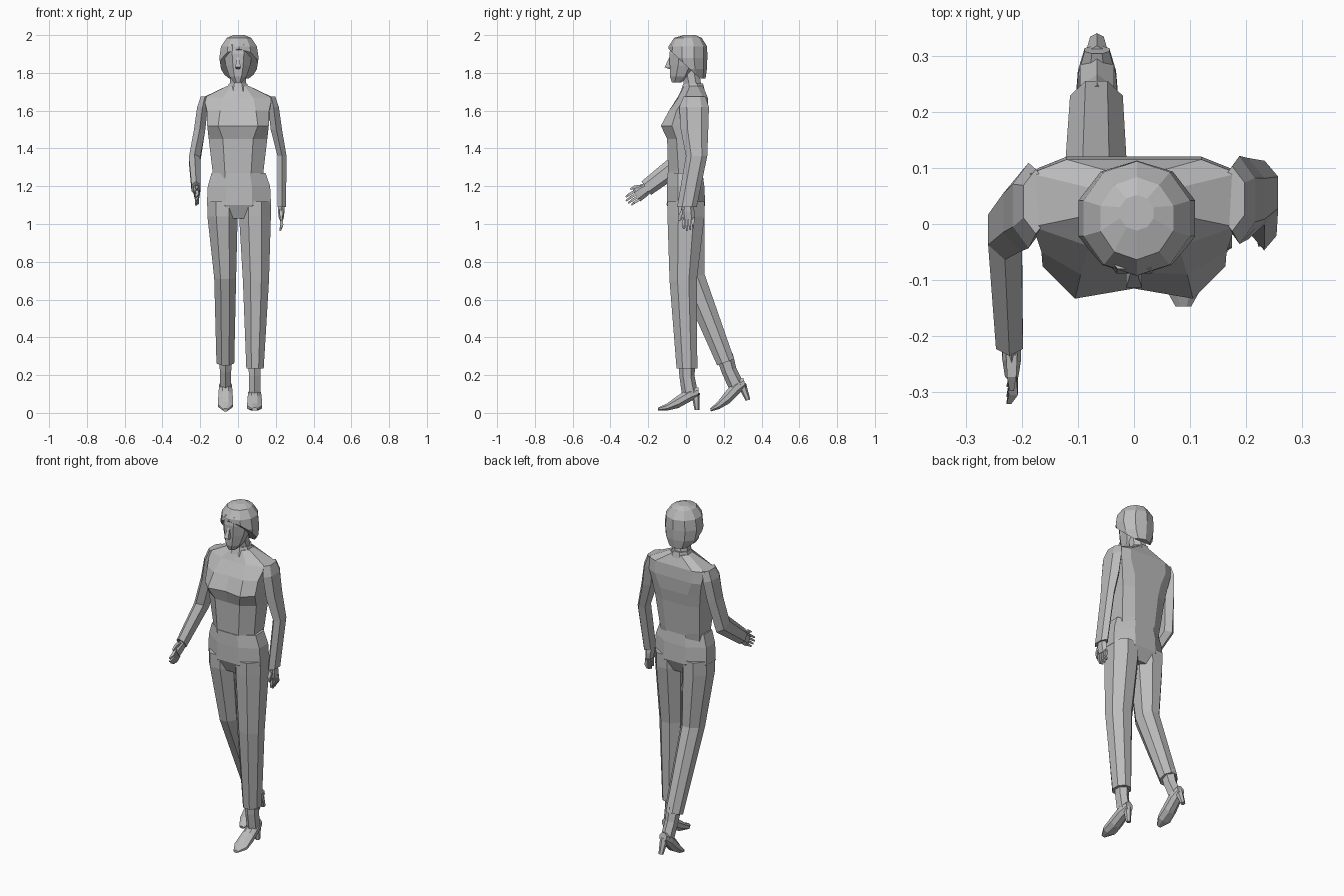
import bpy, bmesh
from math import sin, cos, pi, radians
from mathutils import Matrix, Vector

cube = bpy.data.objects.get("Cube")
if cube:
    bpy.data.objects.remove(cube)

grey = bpy.data.materials.new("plain_grey")
grey.use_nodes = True
tone = (0.5, 0.5, 0.5, 1)
grey.diffuse_color = tone
grey.node_tree.nodes["Principled BSDF"].inputs["Base Color"].default_value = tone


def ring(x, y, z, rx, ry, pitch=0, sides=8):
    """Faceted oval, in centimetres, tilted about the x axis."""
    turn = Matrix.Rotation(radians(pitch), 3, 'X')
    grow = 1 / cos(pi / sides)
    points = []
    for i in range(sides):
        a = 2 * pi * (i + 0.5) / sides
        points.append(Vector((x, y, z)) + turn @ Vector((rx * grow * cos(a), ry * grow * sin(a), 0)))
    return points


def tube(*rings, sides=8):
    return [ring(*r, sides=sides) for r in rings]


def mirrored(z, *half):
    """Symmetric section from a half outline that starts on the front centre line."""
    right = [Vector((x, y, z)) for x, y in half]
    left = [Vector((-p.x, p.y, z)) for p in reversed(right) if p.x > 0]
    return right + left


def part(name, *tubes, place=Matrix(), cut=None):
    """Skin each stack of rings and put them all in one flat-shaded object."""
    bm = bmesh.new()
    for rings in tubes:
        loops = [[bm.verts.new(p) for p in r] for r in rings]
        for a, b in zip(loops, loops[1:]):
            for i in range(len(a)):
                j = (i + 1) % len(a)
                bm.faces.new((a[i], a[j], b[j], b[i]))
        bm.faces.new(loops[0])
        bm.faces.new(loops[-1])
    if cut:
        bmesh.ops.bisect_plane(bm, geom=bm.verts[:] + bm.edges[:] + bm.faces[:],
                               plane_co=cut[0], plane_no=cut[1], clear_outer=True)
        bmesh.ops.holes_fill(bm, edges=[e for e in bm.edges if e.is_boundary])
    bmesh.ops.transform(bm, matrix=Matrix.Scale(0.01, 4) @ place, verts=bm.verts)
    bmesh.ops.recalc_face_normals(bm, faces=bm.faces)
    mesh = bpy.data.meshes.new(name)
    bm.to_mesh(mesh)
    bm.free()
    mesh.materials.append(grey)
    obj = bpy.data.objects.new(name, mesh)
    bpy.context.collection.objects.link(obj)
    return obj


def pose(x, y, z, pitch=0):
    return Matrix.Translation((x, y, z)) @ Matrix.Rotation(radians(pitch), 4, 'X')


# Head: face, nose, lips, hair, neck and collar
part("face", tube((0, -5, 175, 2.2, 2.5), (0, -3, 178, 4.5, 5.5), (0, -1, 184, 6.5, 7.6),
                  (0, 0, 190, 7.5, 8.8), (0, 0, 195, 7, 8)))
part("nose", tube((0, -8, 189, 0.5, 0.5), (0, -9, 183, 1.4, 2.3), (0, -8, 182, 1, 1), sides=4))
part("lips", tube((0, -7.2, 180, 1, 0.6), (0, -7.2, 179, 1.8, 1), (0, -6.8, 178, 1, 0.6), sides=4))
part("hair", tube((0.5, 2, 200, 3, 3), (0.5, 1, 198.5, 6.5, 7), (0.5, 1, 194, 9.5, 9.7),
                  (0.5, 1, 188, 10.4, 9.8), (0.5, 2, 182, 9.5, 8.6), (0.5, 3, 177, 6.5, 7), sides=10),
     cut=((0, -9, 192.5), (0, -1, -1.05)))
part("neck", tube((0, 3.5, 166, 5.5, 6), (0, 3.5, 174, 4.3, 4.6), (0, 2, 182, 4, 4.5)))
part("collar", tube((0, 3.5, 168, 7, 7), (0, 3.8, 174.5, 4.8, 5.2)))

# Jacket body: waist, under bust, bust, chest, shoulders, neckline
part("torso", [
    mirrored(122, (0, -9.3), (7, -9.2), (13, -4), (12.5, 5), (6, 8.5)),
    mirrored(128, (0, -9.5), (7, -9.5), (13.5, -4), (13, 6), (7, 9)),
    mirrored(145, (0, -10), (8, -10), (15.5, -5), (14.5, 8), (8, 10.5)),
    mirrored(152, (0, -11.5), (10.5, -13.3), (16.3, -7.5), (15.5, 9), (9, 11.5)),
    mirrored(160, (0, -8.5), (9.5, -9), (16.5, -5), (17, 10), (12, 12)),
    mirrored(167, (0, -4.5), (8, -4), (18, -0.5), (18.5, 9), (12, 11.5)),
    mirrored(173, (0, -1.5), (3.5, -1), (6, 2), (6, 6), (3, 9)),
])

# Trousers
part("trouser_hips", tube((0.3, -0.5, 127, 14.3, 9.3), (0.5, -0.2, 120, 16.5, 9.9),
                          (0.5, 0, 110, 17, 10.2), (0.3, 0, 103, 10, 7)))
part("left_trouser_leg", tube((9, 0, 112, 8.4, 9.8), (9, 0, 104, 8.4, 9.8),
                              (9.5, -1.5, 70, 6.9, 7.2), (9, 0.5, 23.5, 4.6, 5.5)))
part("right_trouser_leg", tube((-8.2, 0, 112, 8.1, 9.8), (-8.2, 0, 104, 8, 9.8),
                               (-6.8, 3, 72, 5.8, 7, 10), (-6.7, 21, 26.8, 4.7, 4.8, 20)))

# Heeled shoes with ankles, built from the toe tip backwards
for side, place in (("left", pose(8.8, -15, 1.5)), ("right", pose(-6.6, 12.8, 1, 16))):
    part(side + "_shoe",
         tube((0, 0.3, 0.5, 1.4, 0.8, 90), (0, 5, 1.6, 4, 1.9, 90), (0, 11, 4.5, 3.8, 3.4, 90),
              (0, 17, 8, 3.4, 3.6, 90), (0, 21.7, 9.5, 2.2, 2.5, 90)), place=place)
    part(side + "_heel", tube((0, 20, 9, 2, 2), (0, 20.8, 0, 1.2, 1.1), sides=6), place=place)
    part(side + "_ankle", tube((0, 15.5, 26, 3.4, 3.8), (0, 15.5, 18, 3, 3.5),
                               (0, 17, 9, 3, 3.7), sides=6), place=place)

# Sleeves: one hanging, one bent forward
part("left_sleeve", tube((17.5, 4.5, 167.5, 2.2, 5), (18.8, 4.3, 162, 2.8, 6.8),
                         (20.3, 4.5, 150, 3, 6.3), (23.3, 5.6, 136, 2.4, 4.9),
                         (23.2, 0.5, 109, 2.2, 4.5), sides=6))
part("right_sleeve", tube((-17.5, 4, 167.5, 2.2, 5), (-18.8, 3.3, 162, 2.8, 6.6),
                          (-20.3, 2, 150, 3, 6), (-23, -1, 134, 3, 5.3, -28),
                          (-22.2, -21, 119, 2.4, 3.8, -55), sides=6))

# Hands: palm, four fingers and a thumb
for side, place in (("left", pose(22.9, 0.8, 109.5)), ("right", pose(-21.8, -20.5, 119, -58))):
    palm = tube((0, 0, 2, 1.5, 2.2), (0, 0, -3, 1.7, 3.2), (0, 0.3, -7, 1.2, 3.2), sides=6)
    fingers = []
    for i in range(4):
        y = 1.7 * i - 2.2
        tip = -13.5 + abs(i - 1.3)
        fingers.append(tube((0, y, -6, 0.8, 0.7), (0.3, y, -10, 0.8, 0.65),
                            (-0.5, y + 0.2, tip, 0.4, 0.4), sides=4))
    thumb = tube((0, -2, -1.5, 1, 1), (0, -4, -5, 0.8, 0.8), (0, -4.2, -8, 0.4, 0.4), sides=4)
    part(side + "_hand", palm, thumb, *fingers, place=place)
